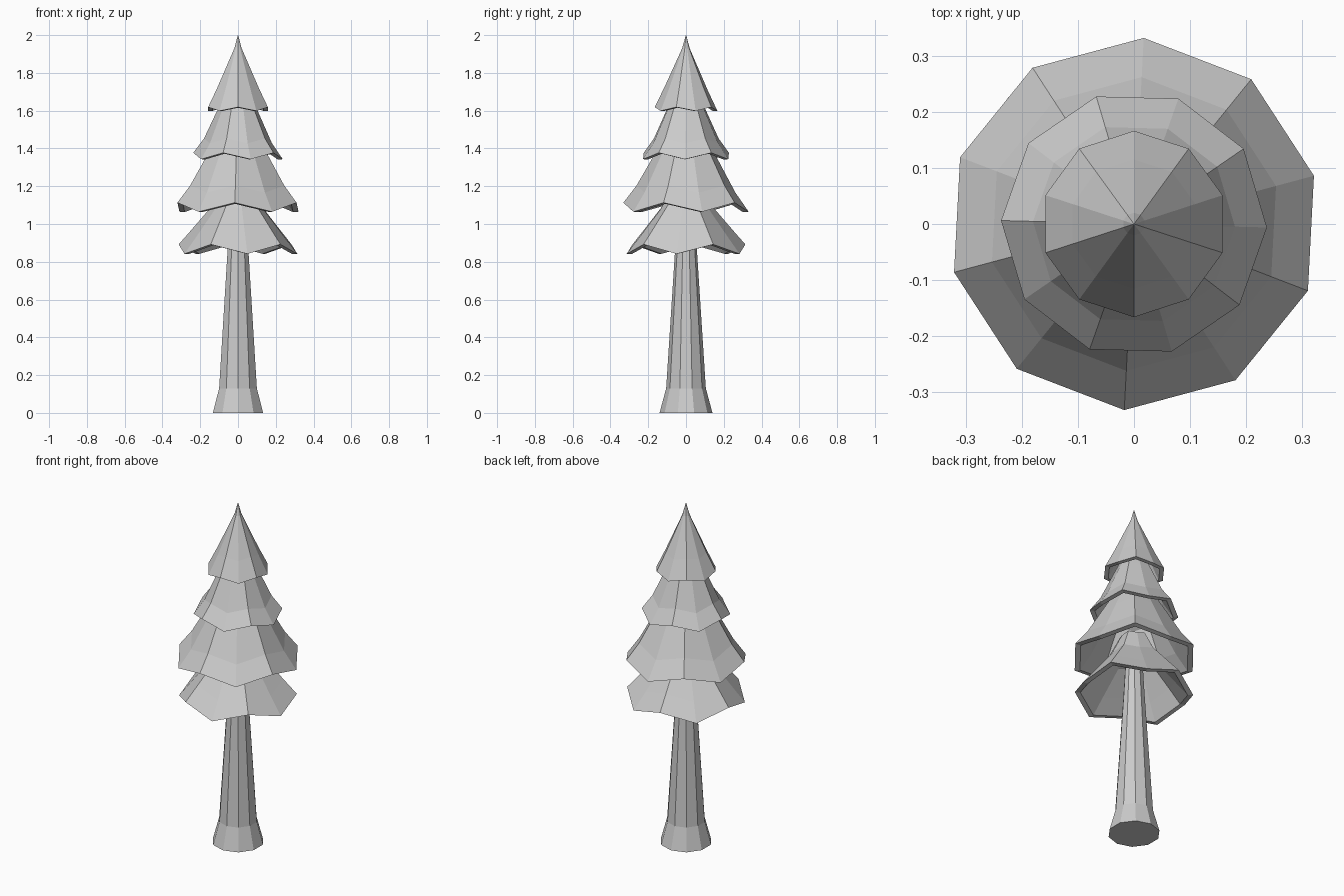
import bpy, bmesh, math

if "Cube" in bpy.data.objects:
    bpy.data.objects.remove(bpy.data.objects["Cube"])

SIDES = 10


def make_object(name, rings):
    """Loft 10-sided rings of points, closing both ends with caps."""
    bm = bmesh.new()
    loops = [[bm.verts.new(p) for p in ring] for ring in rings]
    for a, b in zip(loops, loops[1:]):
        for i in range(SIDES):
            j = (i + 1) % SIDES
            bm.faces.new((a[i], a[j], b[j], b[i]))
    bm.faces.new(loops[0])
    bm.faces.new(loops[-1])
    bmesh.ops.recalc_face_normals(bm, faces=bm.faces)
    mesh = bpy.data.meshes.new(name)
    bm.to_mesh(mesh)
    bm.free()
    obj = bpy.data.objects.new(name, mesh)
    bpy.context.collection.objects.link(obj)
    return obj


def ring(r, z, phase, zigzag=0.0):
    """Ring whose first corner (at phase degrees) is a raised one."""
    pts = []
    for i in range(SIDES):
        a = math.radians(phase + 36 * i)
        dz = zigzag if i % 2 == 0 else -zigzag
        pts.append((r * math.cos(a), r * math.sin(a), z + dz))
    return pts


def tier(name, phase, amp, profile, inner):
    """Hollow skirt: outer profile from top to rim, then back up inside."""
    rim = profile[-1][0]
    pts = profile + inner
    make_object(name, [ring(r, z, phase, amp * min(1, r / rim)) for r, z in pts])


# Trunk with flared foot
make_object("trunk", [ring(r, z, -90) for r, z in
                      [(0.14, 0), (0.105, 0.13), (0.058, 0.86), (0.046, 1.08)]])

# Foliage skirts, bottom to top
tier("foliage_bottom", 27, 0.025,
     [(0.075, 1.21), (0.135, 1.09), (0.245, 0.955), (0.318, 0.867)],
     [(0.288, 0.865), (0.22, 0.945), (0.11, 1.07), (0.045, 1.09)])
tier("foliage_lower", 51, 0.024,
     [(0.09, 1.49), (0.165, 1.36), (0.262, 1.185), (0.332, 1.089)],
     [(0.302, 1.085), (0.235, 1.175), (0.14, 1.34), (0.07, 1.38)])
tier("foliage_upper", 34.5, 0.017,
     [(0.055, 1.71), (0.098, 1.62), (0.18, 1.44), (0.237, 1.36)],
     [(0.21, 1.357), (0.155, 1.44), (0.08, 1.6), (0.04, 1.63)])
tier("foliage_top", 54, 0.01,
     [(0.001, 2.0), (0.02, 1.93), (0.115, 1.715), (0.166, 1.609)],
     [(0.142, 1.607), (0.095, 1.705), (0.04, 1.8)])
